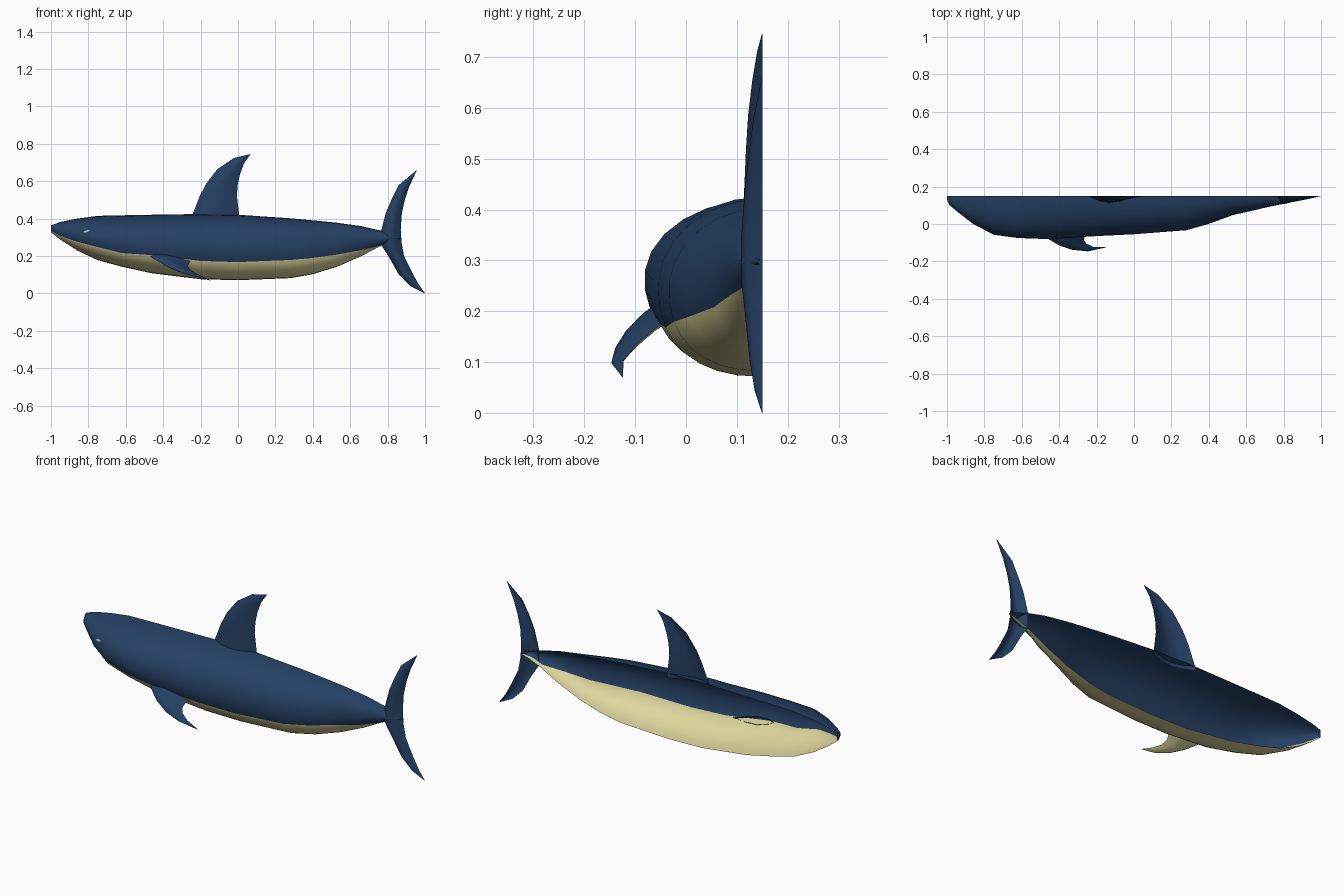
import bpy, math
from mathutils import Vector

if "Cube" in bpy.data.objects:
    bpy.data.objects.remove(bpy.data.objects["Cube"])

MID = 0.15  # the half model is open along this y plane


def material(name, rgb):
    m = bpy.data.materials.new(name)
    m.diffuse_color = (*rgb, 1)
    m.use_nodes = True
    m.node_tree.nodes["Principled BSDF"].inputs["Base Color"].default_value = m.diffuse_color
    return m


NAVY = material("navy back", (0.018, 0.050, 0.125))
CREAM = material("cream belly", (0.74, 0.68, 0.34))
GREY = material("pale grey eye", (0.42, 0.47, 0.52))


def build(name, verts, faces, mats, indices=None, angle=50):
    me = bpy.data.meshes.new(name)
    me.from_pydata([tuple(v) for v in verts], [], faces)
    for m in mats:
        me.materials.append(m)
    if indices:
        for p, i in zip(me.polygons, indices):
            p.material_index = i
    ob = bpy.data.objects.new(name, me)
    bpy.context.collection.objects.link(ob)
    bpy.ops.object.select_all(action='DESELECT')
    ob.select_set(True)
    bpy.context.view_layer.objects.active = ob
    bpy.ops.object.shade_smooth_by_angle(angle=math.radians(angle))
    return ob


def grid_faces(rows, cols, start=0):
    return [(start + r * cols + c, start + r * cols + c + 1,
             start + (r + 1) * cols + c + 1, start + (r + 1) * cols + c)
            for r in range(rows - 1) for c in range(cols - 1)]


# Body stations: x, top z, bottom z, half width, colour line z
STATIONS = [
    (-1.00, .365, .328, .02, .335), (-.985, .370, .315, .05, .327),
    (-.95, .382, .288, .08, .308), (-.86, .400, .230, .15, .277),
    (-.75, .415, .178, .208, .248), (-.62, .418, .143, .225, .216),
    (-.46, .421, .108, .232, .205), (-.20, .425, .076, .215, .174),
    (.00, .421, .071, .205, .168), (.28, .402, .082, .184, .179),
    (.40, .391, .103, .150, .190), (.53, .378, .143, .102, .208),
    (.66, .360, .200, .073, .232), (.76, .337, .253, .050, .256),
    (.82, .318, .278, .040, .280), (.87, .302, .292, .010, .293),
]


def half_width(z, top, bot, w):
    s = (z - (top + bot) / 2) / ((top - bot) / 2)
    n = 2.0 if s > 0 else 2.3
    return w * max(0, 1 - abs(s) ** n) ** (1 / n)


def section(top, bot, w, line, up=8, down=6):
    """Heights from crown to keel, with one point exactly on the colour line."""
    zc, h = (top + bot) / 2, (top - bot) / 2
    a = math.asin(max(-.98, min(.98, (line - zc) / h)))
    q = math.pi / 2
    angles = [q + (a - q) * i / up for i in range(up + 1)]
    angles += [a + (-q - a) * i / down for i in range(1, down + 1)]
    return [(MID - half_width(zc + h * math.sin(t), top, bot, w),
             zc + h * math.sin(t)) for t in angles]


# Body shell: navy above the colour line, cream below
verts = []
for x, top, bot, w, line in STATIONS:
    verts += [(x, y, z) for y, z in section(top, bot, w, line)]
COLS = 15
faces = grid_faces(len(STATIONS), COLS)
indices = [0 if i % (COLS - 1) < 8 else 1 for i in range(len(faces))]
faces.append(tuple(range(COLS)))  # blunt nose
indices.append(0)
build("body", verts, faces, [NAVY, CREAM], indices)


# Half fins on the middle plane: rows of lead x, lead z, trail x, trail z, half thickness
def half_fin(name, rows, peak=0.45):
    ts = [0, .08, .25, peak, .7, 1]
    verts = []
    for lx, lz, tx, tz, h in rows:
        for t in ts:
            u = t / peak if t < peak else (1 - t) / (1 - peak)
            y = MID - h * math.sin(u * math.pi / 2)
            verts.append((lx + (tx - lx) * t, y, lz + (tz - lz) * t))
    build(name, verts, grid_faces(len(rows), len(ts)), [NAVY])


half_fin("dorsal_fin", [
    (-.25, .405, .01, .395, .038), (-.24, .43, .005, .43, .036),
    (-.205, .52, -.006, .52, .032), (-.17, .587, -.002, .58, .028),
    (-.11, .665, .010, .635, .020), (-.02, .725, .032, .695, .010),
    (.065, .745, .066, .744, .001)])
half_fin("tail_fin", [
    (.955, .66, .956, .659, .001), (.86, .58, .915, .57, .018),
    (.82, .50, .892, .50, .028), (.79, .43, .876, .43, .035),
    (.765, .335, .87, .34, .042), (.765, .26, .875, .27, .042),
    (.81, .19, .888, .20, .034), (.86, .10, .932, .11, .025),
    (.92, .04, .965, .05, .015), (.999, .0, 1.0, .001, .001)], peak=.4)

# Pectoral fin: navy upper skin, cream lower skin; rows of lead, trail, thickness
PECTORAL = [
    ((-.49, -.045, .215), (-.25, -.035, .182), .020),
    ((-.455, -.082, .188), (-.262, -.062, .165), .019),
    ((-.40, -.115, .155), (-.268, -.085, .145), .017),
    ((-.33, -.138, .122), (-.255, -.105, .125), .013),
    ((-.25, -.146, .097), (-.215, -.123, .103), .008),
    ((-.15, -.125, .070), (-.149, -.124, .071), .001),
]
UP = Vector((0, -.65, .76))
TS = [0, .12, .4, .7, 1]
verts = []
for side in (1, -1):
    for lead, trail, h in PECTORAL:
        for t in TS:
            lens = math.sin(math.pi * t ** .75)
            verts.append(Vector(lead).lerp(Vector(trail), t) + UP * side * h * lens)
n = len(PECTORAL)
upper = grid_faces(n, len(TS))
lower = [f[::-1] for f in grid_faces(n, len(TS), n * len(TS))]
build("pectoral_fin", verts, upper + lower, [NAVY, CREAM],
      [0] * len(upper) + [1] * len(lower))


# Eye: thin slanted plate following the head surface
def surface_y(x, z):
    for a, b in zip(STATIONS, STATIONS[1:]):
        if a[0] <= x <= b[0]:
            f = (x - a[0]) / (b[0] - a[0])
            top, bot, w = (a[i] + (b[i] - a[i]) * f for i in (1, 2, 3))
            return MID - half_width(z, top, bot, w)


ring = []
for i in range(10):
    a = i * math.tau / 10
    x, z = -.81 + .018 * math.cos(a), .333 + .005 * math.sin(a) + .004 * math.cos(a)
    ring.append((x, surface_y(x, z) - .003, z))
build("eye", ring, [tuple(range(10))], [GREY])
